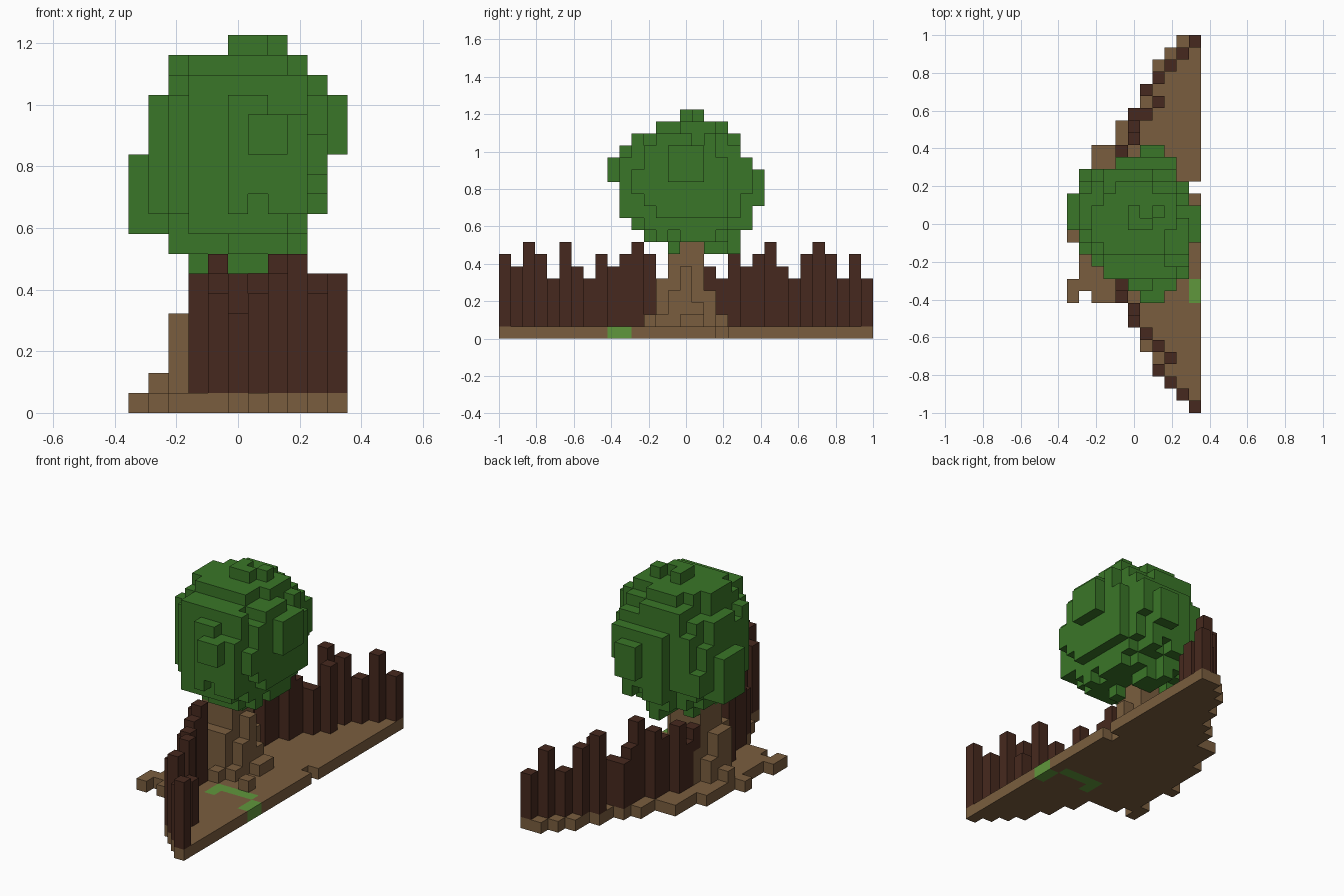
import bpy, bmesh, random
from itertools import product
from mathutils import Vector

if "Cube" in bpy.data.objects:
    bpy.data.objects.remove(bpy.data.objects["Cube"], do_unlink=True)

random.seed(11)
V = 2 / 31                                 # edge length of one block
ORIGIN = Vector((-5.5, -15.5, 0))          # grid corner, in blocks
SIDES = [Vector(d) for d in ((1, 0, 0), (-1, 0, 0), (0, 1, 0),
                             (0, -1, 0), (0, 0, 1), (0, 0, -1))]


def material(name, color):
    mat = bpy.data.materials.new(name)
    mat.use_nodes = True
    mat.diffuse_color = (*color, 1)
    shader = next(n for n in mat.node_tree.nodes if n.type == "BSDF_PRINCIPLED")
    shader.inputs["Base Color"].default_value = (*color, 1)
    shader.inputs["Roughness"].default_value = 0.9
    return mat


def column(i, j, height):
    return {(i, j, k) for k in range(1, height)}


def box(i0, i1, j0, j1, k0, k1):
    return set(product(range(i0, i1 + 1), range(j0, j1 + 1), range(k0, k1 + 1)))


def build_blocks(name, cells, solid, mat):
    """Make one mesh from the exposed faces of a set of grid cells."""
    bm = bmesh.new()
    for cell in sorted(cells):
        center = Vector(cell) + Vector((0.5, 0.5, 0.5)) + ORIGIN
        for side in SIDES:
            if tuple(int(a + b) for a, b in zip(cell, side)) in solid:
                continue
            u = Vector((side.y, side.z, side.x))
            w = side.cross(u)
            corners = [center + (side + a * u + b * w) / 2
                       for a, b in ((-1, -1), (1, -1), (1, 1), (-1, 1))]
            bm.faces.new([bm.verts.new(c * V) for c in corners])
    bmesh.ops.remove_doubles(bm, verts=bm.verts, dist=V / 100)
    mesh = bpy.data.meshes.new(name)
    bm.to_mesh(mesh)
    bm.free()
    mesh.materials.append(mat)
    obj = bpy.data.objects.new(name, mesh)
    bpy.context.collection.objects.link(obj)
    return obj


# Ground: stepped triangular slab, given by its left edge in each row
left_edge = [10, 9, 8, 7, 7, 6, 6, 5, 5, 2, 0, 1, 1, 1, 0, 1,
             1, 1, 1, 2, 2, 2, 4, 4, 5, 6, 6, 7, 7, 8, 9]
ground = {(i, j, 0) for j, start in enumerate(left_edge) for i in range(start, 11)}
ground.add((0, 9, 0))
ground.discard((10, 18, 0))

# Grass path winding in from the open edge
grass = {(i, j, 0) for i, j in ((10, 9), (10, 10), (9, 11), (8, 11),
                                (7, 11), (6, 11), (6, 10))}
ground -= grass

# Trunk: tall core with a flare of lower roots
trunk = set()
for i in (3, 4, 5):
    for j in (14, 15, 16):
        trunk |= column(i, j, 9)
    trunk |= column(i, 13, 5) | column(i, 17, 4)
for i, j, h in ((2, 14, 5), (2, 15, 5), (2, 16, 3), (1, 15, 2), (6, 13, 2),
                (6, 14, 4), (6, 15, 6), (6, 16, 3), (7, 15, 2), (7, 16, 2),
                (8, 12, 2), (5, 12, 2), (4, 18, 2)):
    trunk |= column(i, j, h)

# Fence: one stake per row, as (column, height), and one filling the widest gap
front_fence = [(10, 7), (9, 6), (8, 8), (7, 7), (8, 5), (7, 8), (6, 6),
               (5, 5), (5, 7), (4, 6), (4, 7), (4, 8), (3, 7)]
back_fence = [(3, 6), (3, 5), (3, 7), (4, 6), (4, 7), (5, 8), (5, 6),
              (5, 5), (7, 7), (6, 8), (7, 7), (8, 5), (9, 7), (10, 5)]
fence = column(6, 24, 5)
for first_row, stakes in ((0, front_fence), (17, back_fence)):
    for j, (i, h) in enumerate(stakes, first_row):
        fence |= column(i, j, h)
fence -= trunk

# Leaves: rough rounded crown, limited in width and depth at each level and row
level_limits = [(2, 8, 12, 20), (0, 8, 11, 20), (0, 9, 10, 20),
                (0, 9, 10, 21), (0, 9, 10, 21), (1, 10, 9, 21), (1, 10, 9, 20),
                (1, 10, 10, 19), (1, 9, 11, 19), (2, 8, 13, 18), (5, 7, 15, 17)]
row_limits = [(6, 7), (5, 8), (3, 9), (2, 9), (1, 9), (1, 10), (0, 10),
              (0, 10), (0, 9), (0, 9), (1, 9), (4, 8), (6, 7)]
# bumps run upward in short streaks
bump = {c: random.uniform(-0.16, 0.16) for c in sorted(box(0, 10, 9, 21, 3, 9))}
leaves = set()
for k, (i0, i1, j0, j1) in enumerate(level_limits, 8):
    for j in range(j0, j1 + 1):
        a, b = row_limits[j - 9]
        for i in range(max(i0, a), min(i1, b) + 1):
            r = ((i - 5.2) / 5.7) ** 2 + ((j - 15.1) / 6.7) ** 2 + ((k - 12.4) / 6.3) ** 2
            if r < 0.87 + bump[i, j, k // 2]:
                leaves.add((i, j, k))
# side clumps
leaves |= box(0, 1, 15, 17, 9, 12) | box(10, 10, 15, 16, 13, 15)
leaves |= box(6, 7, 9, 10, 13, 14) | box(6, 7, 21, 21, 11, 13)
# low tufts under the crown
leaves |= {(i, j, 7) for i, j in ((3, 14), (5, 14), (6, 14), (3, 17), (5, 17),
                                  (6, 17), (5, 18), (6, 18), (5, 19))}
trunk -= leaves
fence -= leaves

solid = ground | grass | trunk | fence | leaves
earth = material("earth brown", (0.195, 0.111, 0.049))
build_blocks("ground", ground, solid, earth)
build_blocks("grass_path", grass, solid, material("grass green", (0.118, 0.31, 0.045)))
build_blocks("tree_trunk", trunk, solid, earth)
build_blocks("stake_fence", fence, solid, material("dark wood", (0.062, 0.022, 0.013)))
build_blocks("tree_leaves", leaves, solid, material("leaf green", (0.042, 0.182, 0.021)))
